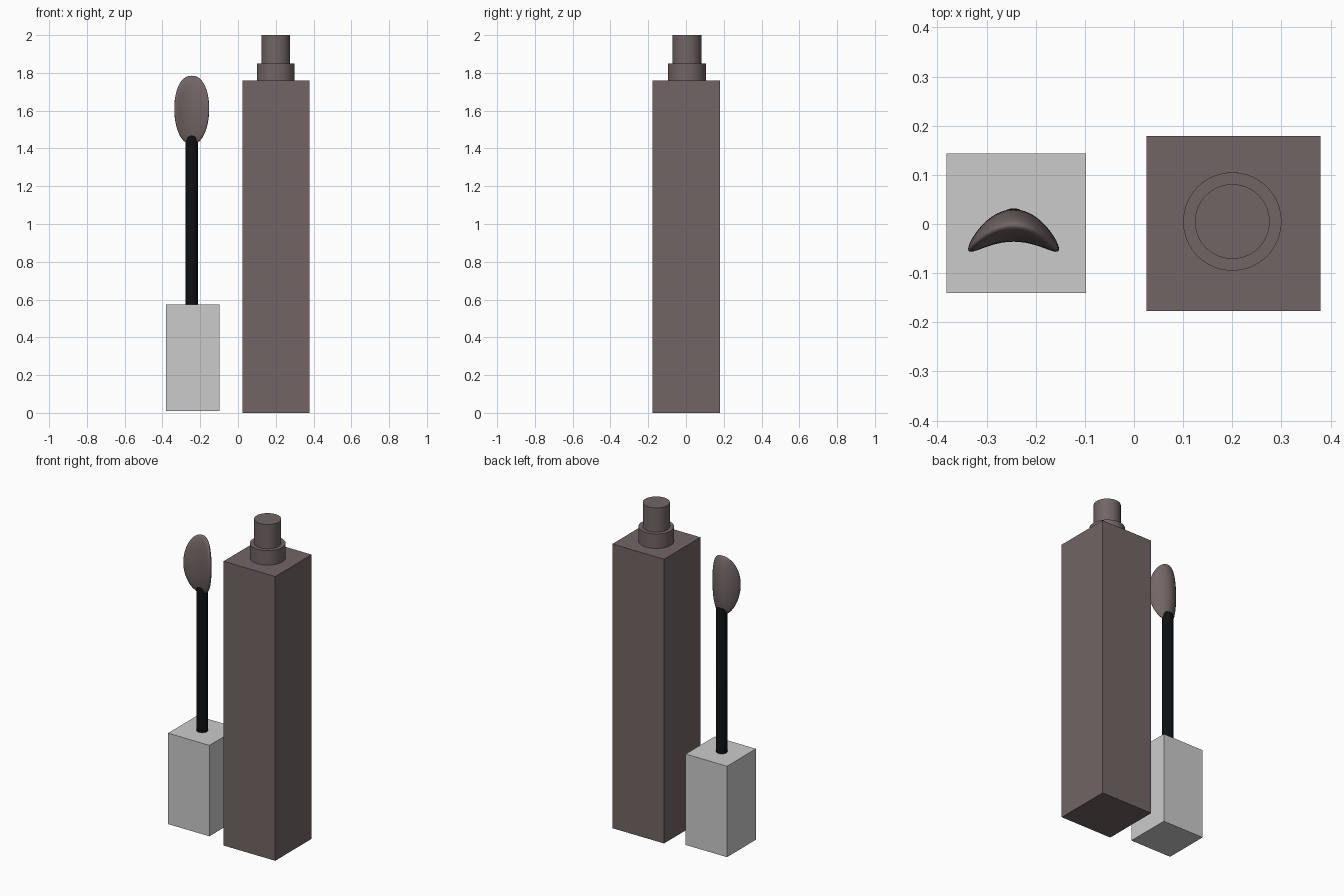
import bpy, bmesh, math

if "Cube" in bpy.data.objects:
    bpy.data.objects.remove(bpy.data.objects["Cube"])


def material(name, rgb):
    m = bpy.data.materials.new(name)
    m.diffuse_color = (*rgb, 1)
    m.use_nodes = True
    m.node_tree.nodes["Principled BSDF"].inputs["Base Color"].default_value = m.diffuse_color
    return m


MAUVE = material("mauve", (0.17, 0.13, 0.13))
BLACK = material("black", (0.004, 0.005, 0.006))


def finish(name, bm, mat=None):
    bmesh.ops.recalc_face_normals(bm, faces=bm.faces)
    me = bpy.data.meshes.new(name)
    bm.to_mesh(me)
    bm.free()
    ob = bpy.data.objects.new(name, me)
    bpy.context.collection.objects.link(ob)
    if mat:
        me.materials.append(mat)
    bpy.ops.object.select_all(action='DESELECT')
    ob.select_set(True)
    bpy.context.view_layer.objects.active = ob
    bpy.ops.object.shade_smooth_by_angle(angle=math.radians(40))
    return ob


def box(name, x, y, z, mat=None):
    bm = bmesh.new()
    bmesh.ops.create_cube(bm, size=1)
    for v in bm.verts:
        v.co = [lo + (c + 0.5) * (hi - lo) for c, (lo, hi) in zip(v.co, (x, y, z))]
    return finish(name, bm, mat)


def lathe(name, cx, cy, profile, mat, sides=64):
    """Spin (radius, z) points around a vertical axis, closing both ends."""
    bm = bmesh.new()
    rings = [[bm.verts.new((cx + r * math.cos(2 * math.pi * i / sides),
                            cy + r * math.sin(2 * math.pi * i / sides), z))
              for i in range(sides)] for r, z in profile]
    for a, b in zip(rings, rings[1:]):
        for i in range(sides):
            j = (i + 1) % sides
            bm.faces.new((a[i], a[j], b[j], b[i]))
    bm.faces.new(rings[0])
    bm.faces.new(rings[-1])
    return finish(name, bm, mat)


# Bottle with its stepped neck
box("bottle_body", (0.025, 0.379), (-0.177, 0.179), (0, 1.76), MAUVE)
lathe("bottle_neck", 0.2, 0.005,
      [(0.1, 1.755), (0.1, 1.85), (0.076, 1.85), (0.076, 2.0)], MAUVE)

# Cap and applicator stem
CX = -0.24
SX = -0.245
box("cap", (-0.381, -0.098), (-0.14, 0.143), (0.01, 0.573))
lathe("applicator_stem", SX, 0.0,
      [(0.032, 0.56), (0.032, 1.455), (0.029, 1.465), (0.02, 1.47)], BLACK, 32)

# Spoon-shaped applicator tip: flattened sphere bent around the stem axis
bm = bmesh.new()
bmesh.ops.create_uvsphere(bm, u_segments=48, v_segments=32, radius=1)
for v in bm.verts:
    x, y, z = v.co
    ring = math.sqrt(max(0.0, 1 - z * z))
    fuller = ring ** -0.12 if ring > 1e-4 else 1
    x *= 0.0925 * fuller * (1 + 0.03 * z)
    v.co = (SX + x, -0.003 + 0.033 * y - 5.6 * x * x, 1.604 + 0.181 * z)
finish("applicator_tip", bm, MAUVE)
